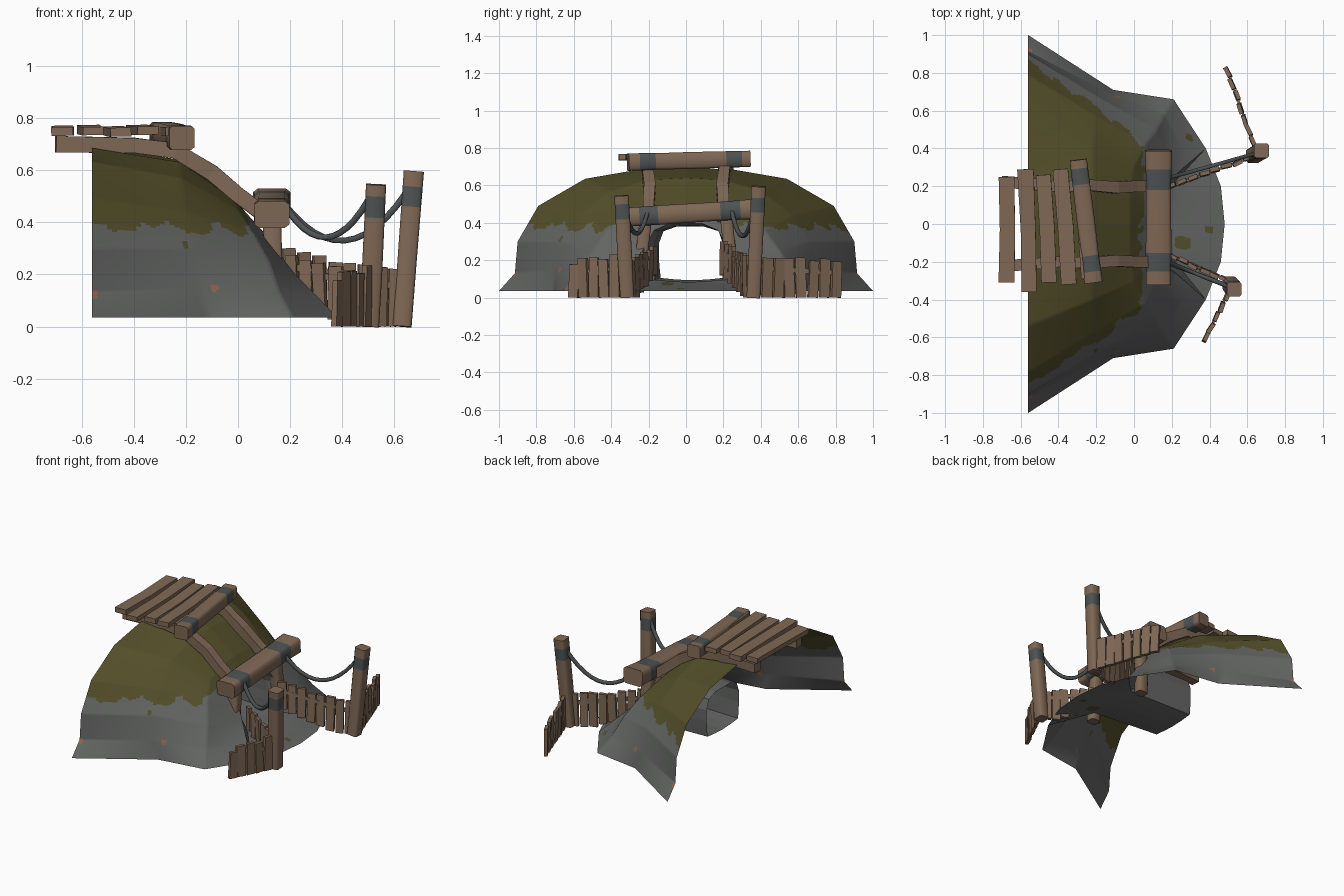
import bpy, bmesh, math, random
from mathutils import Vector as V, noise

if "Cube" in bpy.data.objects:
    bpy.data.objects.remove(bpy.data.objects["Cube"])
random.seed(4)

def mat(name, c):
    m = bpy.data.materials.new(name)
    m.diffuse_color = (*c, 1)
    m.use_nodes = True
    m.node_tree.nodes["Principled BSDF"].inputs["Base Color"].default_value = m.diffuse_color
    return m
ROCK = mat("grey rock", (.125, .13, .125))
MOSS = mat("olive moss", (.088, .078, .023))
WOOD = mat("brown wood", (.215, .14, .092))
BAND = mat("slate binding", (.075, .085, .085))
SPOT = mat("rust spot", (.27, .14, .08))

def finish(name, bm, mats, angle=None):
    bmesh.ops.recalc_face_normals(bm, faces=bm.faces)
    me = bpy.data.meshes.new(name)
    bm.to_mesh(me)
    bm.free()
    for m in mats:
        me.materials.append(m)
    ob = bpy.data.objects.new(name, me)
    bpy.context.collection.objects.link(ob)
    if angle:
        bpy.context.view_layer.objects.active = ob
        ob.select_set(True)
        bpy.ops.object.shade_smooth_by_angle(angle=math.radians(angle))
        ob.select_set(False)
    return ob

def add_bar(bm, pts, side, w, h, chamfer=0, bands=(), jitter=0):
    """Sweep a rectangle (or chamfered rectangle) along pts; banded segments get material 1."""
    pts = [V(p) for p in pts]
    a, b = w / 2, h / 2
    if chamfer:
        c = 1 - chamfer
        prof = [(a, -b*c), (a, b*c), (a*c, b), (-a*c, b), (-a, b*c), (-a, -b*c), (-a*c, -b), (a*c, -b)]
    else:
        prof = [(a, -b), (a, b), (-a, b), (-a, -b)]
    rings = []
    for i, p in enumerate(pts):
        d = (pts[min(i+1, len(pts)-1)] - pts[max(i-1, 0)]).normalized()
        s = (V(side) - d * d.dot(V(side))).normalized()
        n = d.cross(s)
        k = 1 + random.uniform(-jitter, jitter)
        rings.append([bm.verts.new(p + s*u*k + n*v*k) for u, v in prof])
    N = len(prof)
    for i in range(len(rings) - 1):
        for j in range(N):
            f = bm.faces.new((rings[i][j], rings[i][(j+1) % N], rings[i+1][(j+1) % N], rings[i+1][j]))
            f.material_index = int(i in bands)
    bm.faces.new(rings[0])
    bm.faces.new(rings[-1][::-1])

def log(name, p, q, side, w, h, ts, bands):
    bm = bmesh.new()
    p, q = V(p), V(q)
    add_bar(bm, [p.lerp(q, t) for t in ts], side, w, h, .25, bands, .05)
    return finish(name, bm, [WOOD, BAND], 60)

# rock shell: half arches from the open back to the mouth and into the tunnel
half = [
    [(-.56, 1, .035), (-.56, .915, .13), (-.56, .9, .3), (-.56, .79, .49), (-.56, .54, .635), (-.56, .25, .685), (-.56, 0, .695)],
    [(-.11, .71, .035), (-.15, .7, .15), (-.17, .66, .3), (-.2, .57, .44), (-.22, .4, .57), (-.22, .2, .63), (-.22, 0, .64)],
    [(.21, .66, .035), (.16, .58, .13), (.12, .5, .25), (.06, .42, .36), (0, .3, .45), (-.02, .17, .49), (-.02, 0, .5)],
    [(.38, .4, .035), (.3, .33, .12), (.22, .26, .2), (.15, .21, .29), (.1, .17, .36), (.07, .09, .395), (.06, 0, .4)],
    [(.19, .18, .095), (.16, .18, .15), (.12, .185, .21), (.08, .185, .28), (.04, .16, .355), (.02, .08, .38), (.02, 0, .385)],
    [(-.3, .165, .105), (-.3, .17, .15), (-.3, .175, .21), (-.3, .175, .29), (-.3, .15, .355), (-.3, .08, .38), (-.3, 0, .38)],
]
bm = bmesh.new()
def loft(rows):
    for r0, r1 in zip(rows, rows[1:]):
        for i in range(len(r0) - 1):
            bm.faces.new([bm.verts.new(p) for p in (r0[i], r0[i+1], r1[i+1], r1[i])])
full = []
for k, h in enumerate(half):
    off = (0, 0, 0, 0, .015, .03)[k]
    full.append([V((x, y + off, z)) for x, y, z in h] + [V((x, off - y, z)) for x, y, z in h[-2::-1]])
loft(full)
# tunnel floor and apron, slightly dished across
floor_rows = [[V(p) for p in ((.38, .4, .035), (.46, .2, .035), (.48, 0, .035), (.46, -.2, .035), (.38, -.4, .035))]]
for ring in full[4:]:
    floor_rows.append([ring[0].lerp(ring[-1], t / 4) - V((0, 0, .012 * math.sin(math.pi * t / 4))) for t in range(5)])
loft(floor_rows)
bmesh.ops.remove_doubles(bm, verts=bm.verts, dist=.001)
bmesh.ops.subdivide_edges(bm, edges=bm.edges, cuts=19, use_grid_fill=True)
# moss above a ragged height, plus loose patches and rust spots
patches = [(V((.25, -.1, .08)), .045), (V((.4, -.03, .05)), .02), (V((-.5, -.9, .32)), .035),
           (V((-.5, .9, .32)), .03), (V((-.2, -.68, .32)), .02), (V((.3, .47, .09)), .035)]
spots = [V((-.09, -.68, .15)), V((-.55, -.915, .12)), V((-.55, .915, .12)), V((-.09, .68, .15))]
for f in bm.faces:
    c = f.calc_center_median()
    n = noise.noise(c * 9) * .035 + noise.noise(c * 20) * .035
    lip = c.x > .05 + n or (c.z < .41 and abs(c.y) < .22)
    if c.z > .368 + n and not lip:
        f.material_index = 1
    elif any((c - p).length < r * (1 + 12 * n) for p, r in patches):
        f.material_index = 1
    elif any((c - p).length < .018 for p in spots):
        f.material_index = 2
finish("rock_shell", bm, [ROCK, MOSS, SPOT], 40)

# cross beams over the mouth and at the head of the ramp
log("mouth_beam", (.13, -.32, .43), (.13, .39, .475), (1, 0, 0), .138, .105,
    [0, .1, .24, .5, .71, .86, 1], (1, 4))
log("upper_beam", (-.215, -.31, .724), (-.295, .34, .742), (1, 0, 0), .095, .09,
    [0, .09, .22, .5, .8, .93, 1], (1, 4))

# rope posts
log("near_post", (.505, -.315, 0), (.53, -.345, .545), (1, 0, 0), .075, .075, [0, .4, .77, .92, 1], (2,))
log("far_post", (.63, .36, 0), (.675, .388, .595), (1, 0, 0), .075, .075, [0, .4, .77, .9, 1], (2,))

# ramp rails and mouth supports on both sides
for s, tag in ((-1, "near"), (1, "far")):
    bm = bmesh.new()
    y = s * .2
    add_bar(bm, [(-.7, y*1.12, .7), (-.4, y, .695), (-.24, y*1.03, .675), (-.1, y*.97, .59), (.0, y, .505), (.1, y, .43)],
            (0, 1, 0), .06, .06, 0, (), .06)
    finish(tag + "_ramp_rail", bm, [WOOD])
    bm = bmesh.new()
    add_bar(bm, [(.14, s*.235, .08), (.135, s*.235, .25), (.13, s*.215, .42)], (1, 0, 0), .07, .065, .25)
    finish(tag + "_mouth_support", bm, [WOOD], 60)

# platform planks
bm = bmesh.new()
for x0, x1, y0, y1, w in ((-.675, -.675, -.31, .25, .085), (-.555, -.575, -.36, .29, .085),
                          (-.45, -.48, -.31, .26, .08), (-.345, -.39, -.32, .29, .085), (-.25, -.3, -.29, .3, .06)):
    z = .748 + random.uniform(-.004, .004)
    add_bar(bm, [(x0, y0, z), ((x0+x1)/2 + .005, (y0+y1)/2, z), (x1, y1, z + .006)], (1, 0, .02), w, .034, 0, (), .08)
finish("platform_planks", bm, [WOOD])

# ropes hanging from the mouth beam
for name, p, q, sag in (("near_rope", (.17, -.2, .48), (.5, -.33, .485), .14),
                        ("far_rope", (.17, .24, .48), (.65, .375, .52), .17)):
    bm = bmesh.new()
    p, q = V(p), V(q)
    add_bar(bm, [p.lerp(q, i/12) - V((0, 0, sag * 4 * (i/12) * (1 - i/12))) for i in range(13)],
            (-.3, 1, 0), .02, .022, .35)
    finish(name, bm, [BAND], 50)

# plank fences: start, end, count, foot and top heights at both ends
fences = [("near_inner_fence", (.21, -.175), (.48, -.29), 6, .12, 0, .28, .21),
          ("near_outer_fence", (.49, -.38), (.38, -.6), 5, 0, 0, .22, .19),
          ("far_inner_fence", (.2, .2), (.6, .345), 8, .12, 0, .29, .22),
          ("far_outer_fence", (.63, .43), (.5, .8), 7, 0, 0, .22, .19)]
for name, a, b, n, f0, f1, t0, t1 in fences:
    bm = bmesh.new()
    a, b = V((*a, 0)), V((*b, 0))
    d = (b - a).normalized()
    out = V((-d.y, d.x, 0))
    step = (b - a).length / (n - 1)
    for i in range(n):
        t = i / (n - 1)
        base = a.lerp(b, t) + V((0, 0, max(0, f0 + (f1 - f0) * min(1, t * 1.3))))
        top = a.lerp(b, t) + V((0, 0, t0 + (t1 - t0) * t + random.uniform(-.014, .014)))
        top += d * random.uniform(-.008, .008) + out * random.uniform(-.008, .008)
        add_bar(bm, [base, base.lerp(top, .5), top], d + out * random.uniform(-.15, .15),
                step * random.uniform(.82, .92), .022, 0, (), .06)
    add_bar(bm, [a + V((0, 0, f0 + (t0 - f0) * .7)), b + V((0, 0, t1 * .7))], out, .012, .025)
    finish(name, bm, [WOOD])
